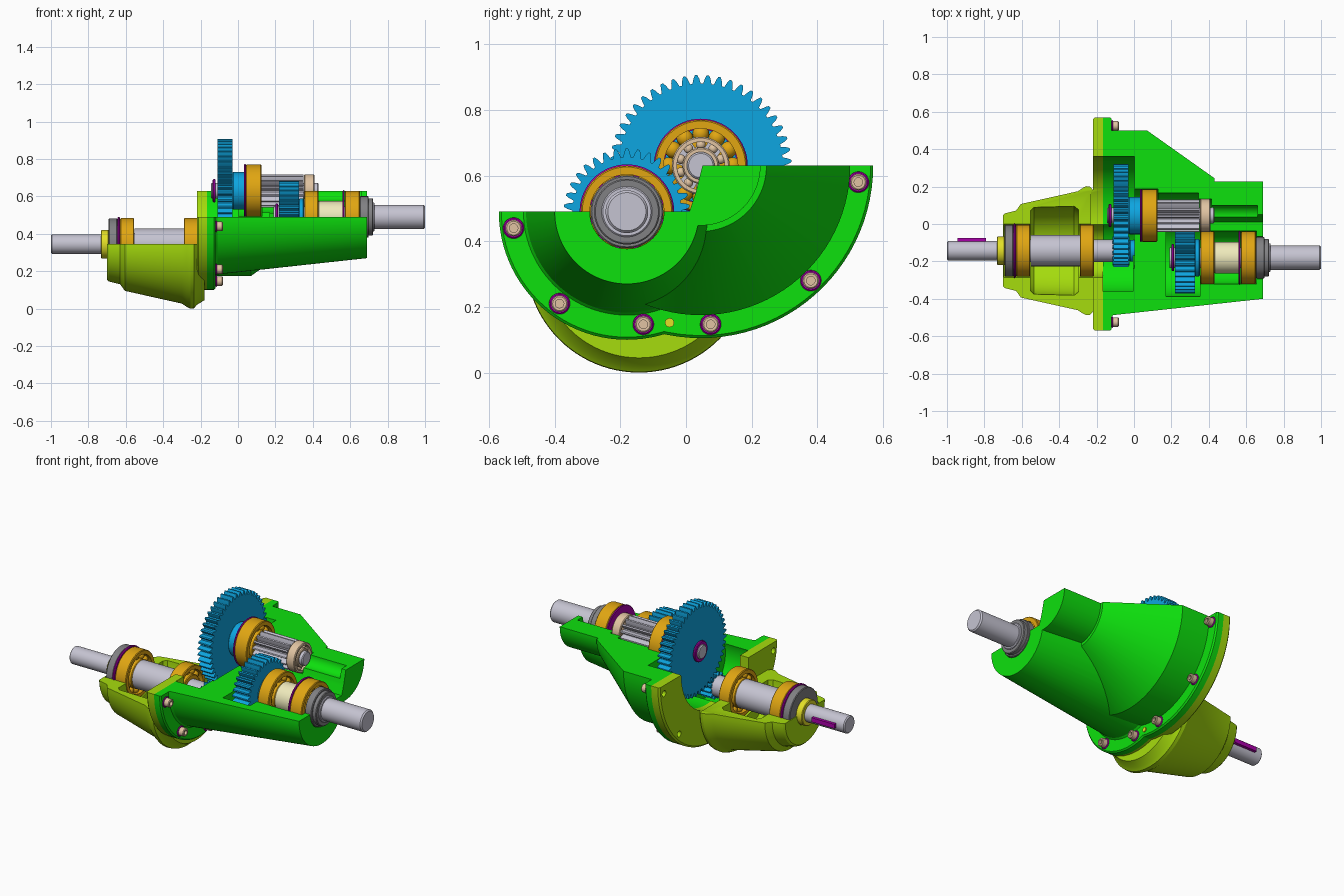
import bpy, bmesh
from math import sin, cos, pi, radians

if "Cube" in bpy.data.objects:
    bpy.data.objects.remove(bpy.data.objects["Cube"])

# Shaft axes as (y, z); every shaft runs along x
INP, MID, OUT = (-0.143, 0.345), (0.045, 0.63), (-0.18, 0.49)

COLORS = dict(green=(0.004, 0.75, 0.004), lime=(0.38, 0.72, 0.004), blue=(0.004, 0.38, 0.75),
              orange=(0.75, 0.38, 0.006), tan=(0.75, 0.55, 0.36), magenta=(0.4, 0.0, 0.4),
              steel=(0.56, 0.55, 0.64), grey=(0.22, 0.22, 0.23), yellow=(0.78, 0.75, 0.02),
              cream=(0.86, 0.82, 0.5))
MATS = {}
for key, c in COLORS.items():
    MATS[key] = bpy.data.materials.new(key)
    MATS[key].diffuse_color = (*c, 1)


def finish(name, bm, color):
    bmesh.ops.recalc_face_normals(bm, faces=bm.faces)
    me = bpy.data.meshes.new(name)
    bm.to_mesh(me)
    bm.free()
    ob = bpy.data.objects.new(name, me)
    bpy.context.collection.objects.link(ob)
    if color:
        me.materials.append(MATS[color])
    return ob


def lathe(name, pts, axis, color=None, seg=64, ring=False):
    """Revolve an (x, r) profile round a shaft axis; ring=True closes the profile."""
    bm = bmesh.new()
    loops = [[bm.verts.new((x, axis[0] + r * sin(2 * pi * i / seg), axis[1] + r * cos(2 * pi * i / seg)))
              for i in range(seg)] for x, r in pts]
    for a, b in zip(loops, loops[1:] + loops[:1] if ring else loops[1:]):
        for i in range(seg):
            j = (i + 1) % seg
            bm.faces.new((a[i], a[j], b[j], b[i]))
    if not ring:
        bm.faces.new(loops[0])
        bm.faces.new(loops[-1])
    return finish(name, bm, color)


def cyl(name, x0, x1, r, axis, color=None, seg=64, bev=0.0):
    pts = [(x0, r), (x1, r)]
    if bev:
        pts = [(x0, r - bev), (x0 + bev, r), (x1 - bev, r), (x1, r - bev)]
    return lathe(name, pts, axis, color, seg)


def tube(name, x0, x1, r0, r1, axis, color):
    b = 0.004
    return lathe(name, [(x0, r0), (x0, r1 - b), (x0 + b, r1), (x1 - b, r1), (x1, r1 - b), (x1, r0)],
                 axis, color, ring=True)


def prism(name, pts, x0, x1, color=None):
    """Extrude a (y, z) outline along x."""
    bm = bmesh.new()
    a, b = ([bm.verts.new((x, y, z)) for y, z in pts] for x in (x0, x1))
    bm.faces.new(a)
    bm.faces.new(b)
    for i in range(len(pts)):
        j = (i + 1) % len(pts)
        bm.faces.new((a[i], a[j], b[j], b[i]))
    return finish(name, bm, color)


def gear(name, x0, x1, r, depth, n, axis, color, phase=0.0):
    pts = []
    for i in range(n):
        for f, rr in ((0, r - depth), (0.22, r - depth), (0.36, r - depth * 0.4), (0.5, r),
                      (0.7, r), (0.86, r - depth * 0.4)):
            a = 2 * pi * (i + f + phase) / n
            pts.append((axis[0] + rr * sin(a), axis[1] + rr * cos(a)))
    return prism(name, pts, x0, x1, color)


def bearing(name, x0, x1, bore, r, axis, color, balls=12):
    t = (r - bore) * 0.32
    tube(name + "_outer_race", x0, x1, r - t, r, axis, color)
    tube(name + "_inner_race", x0, x1, bore, bore + t, axis, color)
    bm = bmesh.new()
    mid, br = (r + bore) / 2, (r - bore) * 0.3
    for i in range(balls):
        a = 2 * pi * i / balls
        s = bmesh.ops.create_uvsphere(bm, u_segments=16, v_segments=10, radius=br)
        bmesh.ops.translate(bm, verts=s["verts"],
                            vec=((x0 + x1) / 2, axis[0] + mid * sin(a), axis[1] + mid * cos(a)))
    finish(name + "_balls", bm, color)


def combine(ob, op, *others):
    """Apply booleans and remove the helper objects."""
    for o in others:
        m = ob.modifiers.new("bool", "BOOLEAN")
        m.operation, m.solver, m.object = op, "EXACT", o
        bpy.context.view_layer.objects.active = ob
        bpy.ops.object.modifier_apply(modifier=m.name)
        bpy.data.objects.remove(o)


def step_cut():
    return prism("cut", [(-1, 0.49), (0.01, 0.49), (0.03, 0.55), (0.05, 0.63), (1, 0.63), (1, 2), (-1, 2)], -2, 2)


BOLTS = [(-0.525, 0.44), (-0.385, 0.21), (-0.13, 0.147), (0.075, 0.147), (0.38, 0.28), (0.525, 0.58)]


def bolt_holes():
    return [cyl("hole", -0.3, 0.0, 0.018, p, seg=20) for p in BOLTS]


# Output-side housing: two stepped cones, sliced open and hollowed
house = lathe("output_housing", [(-0.165, 0.39), (-0.128, 0.39), (-0.12, 0.382), (-0.12, 0.315), (-0.11, 0.307),
                                 (0.69, 0.22)], OUT, "green", 96)
combine(house, "UNION", lathe("cone", [(-0.165, 0.525), (-0.128, 0.525), (-0.12, 0.517), (-0.12, 0.455),
                                       (0.07, 0.455), (0.43, 0.2), (0.43, 0.182), (0.69, 0.182)], MID, "green", 96))
combine(house, "DIFFERENCE", step_cut(),
        lathe("bore", [(-0.3, 0.315), (0.003, 0.315), (0.003, 0.142), (0.127, 0.142), (0.127, 0.12), (0.345, 0.12),
                       (0.345, 0.09), (0.415, 0.09), (0.415, 0.055), (0.66, 0.055)], MID),
        lathe("bore", [(0.17, 0.208), (0.352, 0.208), (0.352, 0.142), (0.655, 0.142), (0.655, 0.113),
                       (0.8, 0.113)], OUT),
        cyl("bore", -0.3, -0.006, 0.2, (-0.17, 0.43)), *bolt_holes())

# Input-side housing: flared half cone plus matching flange
lime = lathe("input_housing", [(-0.7, 0.19), (-0.69, 0.2), (-0.63, 0.215), (-0.605, 0.25), (-0.3, 0.318),
                               (-0.275, 0.335), (-0.255, 0.345), (-0.235, 0.343), (-0.22, 0.325), (-0.18, 0.3)],
             INP, "lime", 96)
combine(lime, "DIFFERENCE", prism("cut", [(-1, 0.345), (1, 0.345), (1, 2), (-1, 2)], -2, 2))
plate = lathe("plate", [(-0.22, 0.38), (-0.21, 0.39), (-0.165, 0.39)], OUT, "lime", 96)
combine(plate, "UNION", lathe("plate_b", [(-0.22, 0.515), (-0.21, 0.525), (-0.165, 0.525)], MID, "lime", 96))
combine(plate, "DIFFERENCE", step_cut())
combine(lime, "UNION", plate)
combine(lime, "DIFFERENCE",
        lathe("bore", [(-0.8, 0.077), (-0.695, 0.077), (-0.695, 0.142), (-0.553, 0.142), (-0.553, 0.215),
                       (-0.535, 0.232), (-0.32, 0.238), (-0.297, 0.22), (-0.297, 0.142), (0, 0.142)], INP),
        cyl("bore", -0.2201 - 0.01, 0.0, 0.315, MID),
        prism("cut", [(-0.285, 0.345), (0.02, 0.345), (0.02, 0.7), (-0.285, 0.7)], -0.3, 0.0),
        *bolt_holes())

# Flange bolts, washers and the dowel
for i, p in enumerate(BOLTS):
    tube(f"washer_{i}", -0.12, -0.113, 0.01, 0.032, p, "magenta")
    lathe(f"bolt_{i}", [(-0.2, 0.015), (-0.118, 0.015), (-0.118, 0.025), (-0.085, 0.025), (-0.081, 0.021),
                        (-0.081, 0.013), (-0.1, 0.013)], p, "tan", 24)
cyl("dowel", -0.2, -0.114, 0.014, (-0.05, 0.152), "yellow", 20)

# Input shaft line
lathe("input_shaft", [(-1, 0.046), (-0.994, 0.052), (-0.7, 0.052), (-0.7, 0.06), (-0.553, 0.06), (-0.553, 0.083),
                      (-0.29, 0.083), (-0.29, 0.06), (-0.11, 0.06), (-0.11, 0.04), (0.03, 0.04)], INP, "steel")
prism("shaft_key", [(-0.11, 0.332), (-0.075, 0.332), (-0.075, 0.358), (-0.11, 0.358)], -0.945, -0.79, "magenta")
tube("input_seal", -0.733, -0.69, 0.05, 0.076, INP, "yellow")
tube("input_cover", -0.692, -0.645, 0.07, 0.138, INP, "grey")
tube("input_circlip", -0.645, -0.632, 0.1, 0.145, INP, "magenta")
bearing("input_outer_bearing", -0.63, -0.555, 0.06, 0.139, INP, "orange")
bearing("input_inner_bearing", -0.29, -0.215, 0.06, 0.139, INP, "orange")
gear("input_pinion", -0.115, -0.025, 0.078, 0.025, 13, INP, "blue")
cyl("input_pinion_hub", -0.025, 0.03, 0.058, INP, "blue", bev=0.005)

# Intermediate shaft line
cyl("mid_shaft", -0.145, 0.43, 0.042, MID, "steel", bev=0.005)
tube("mid_circlip", -0.135, -0.12, 0.04, 0.062, MID, "magenta")
gear("large_gear", -0.11, -0.03, 0.276, 0.026, 48, MID, "blue")
cyl("large_gear_hub", -0.03, 0.037, 0.1, MID, "blue", bev=0.005)
tube("mid_snap_ring", 0.033, 0.042, 0.11, 0.143, MID, "magenta")
bearing("mid_bearing", 0.042, 0.125, 0.055, 0.14, MID, "orange")
cyl("mid_shaft_shoulder", 0.02, 0.16, 0.056, MID, "steel")
gear("mid_pinion", 0.125, 0.35, 0.088, 0.03, 14, MID, "steel", 0.3)
bearing("mid_end_bearing", 0.353, 0.408, 0.04, 0.088, MID, "tan", 10)

# Output shaft line
lathe("output_shaft", [(0.19, 0.055), (0.7, 0.055), (0.7, 0.065), (0.992, 0.065), (1, 0.058)], OUT, "steel")
tube("output_circlip", 0.2, 0.215, 0.05, 0.072, OUT, "magenta")
gear("output_gear", 0.22, 0.325, 0.192, 0.026, 34, OUT, "blue", 0.4)
cyl("output_gear_hub", 0.325, 0.352, 0.1, OUT, "blue", bev=0.005)
bearing("output_inner_bearing", 0.355, 0.43, 0.055, 0.14, OUT, "orange")
tube("output_spacer", 0.43, 0.57, 0.05, 0.085, OUT, "cream")
tube("output_snap_ring", 0.56, 0.57, 0.1, 0.144, OUT, "magenta")
bearing("output_outer_bearing", 0.572, 0.652, 0.055, 0.14, OUT, "orange")
tube("output_cover", 0.652, 0.698, 0.06, 0.111, OUT, "grey")
tube("output_seal_lip", 0.69, 0.722, 0.06, 0.1, OUT, "grey")
tube("output_sleeve", 0.69, 0.73, 0.06, 0.077, OUT, "steel")

# Smooth round faces, keep edges sharp
bpy.ops.object.select_all(action="SELECT")
bpy.ops.object.shade_smooth_by_angle(angle=radians(28))

for m in bpy.data.materials:
    if m.users and not m.is_grease_pencil:
        m.use_nodes = True
        m.node_tree.nodes["Principled BSDF"].inputs["Base Color"].default_value = m.diffuse_color
